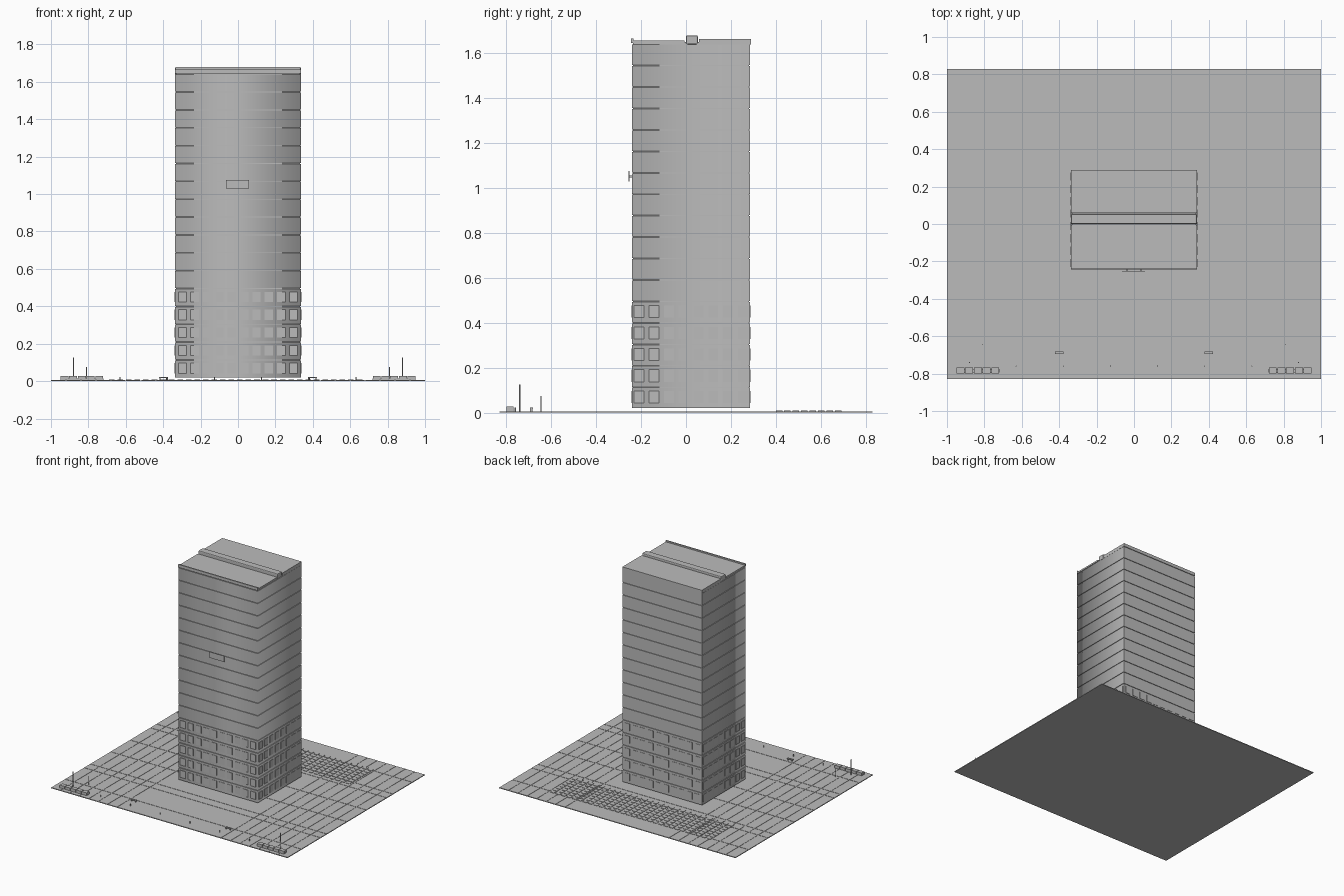
import bpy, bmesh, math
from mathutils import Vector

cube = bpy.data.objects.get("Cube")
if cube:
    bpy.data.objects.remove(cube, do_unlink=True)

grey = bpy.data.materials.new("concrete_grey")
grey.use_nodes = True
GREY = (0.5, 0.5, 0.5, 1)
grey.diffuse_color = GREY
grey.node_tree.nodes["Principled BSDF"].inputs["Base Color"].default_value = GREY


def add_box(bm, x0, x1, y0, y1, z0, z1):
    """Add an axis-aligned box and return its vertices."""
    verts = bmesh.ops.create_cube(bm, size=1)["verts"]
    lo, hi = Vector((x0, y0, z0)), Vector((x1, y1, z1))
    for v in verts:
        v.co = (lo + hi) / 2 + v.co * (hi - lo)
    return verts


def finish(name, bm):
    mesh = bpy.data.meshes.new(name)
    bm.to_mesh(mesh)
    bm.free()
    mesh.materials.append(grey)
    obj = bpy.data.objects.new(name, mesh)
    bpy.context.collection.objects.link(obj)
    return obj


def boxes(name, items):
    bm = bmesh.new()
    for item in items:
        add_box(bm, *item)
    return finish(name, bm)


def poles(name, items, sides=8):
    """Items are (x, y, radius, height)."""
    bm = bmesh.new()
    for x, y, r, h in items:
        made = bmesh.ops.create_cone(bm, cap_ends=True, segments=sides,
                                     radius1=r, radius2=r, depth=h)
        bmesh.ops.translate(bm, verts=made["verts"], vec=(x, y, h / 2))
    return finish(name, bm)


# Paved ground: a thin slab with raised tiles between the joints
GX, GY, TOP, JOINT = 1.0, 0.83, 0.006, 0.003
boxes("ground_slab", [(-GX, GX, -GY, GY, 0, 0.004)])
side = [0.44 + 0.08 * i for i in range(7)]
xs = [-GX] + [-x for x in reversed(side)] + side + [GX]
ys = [-GY, -0.665, -0.435, -0.36, -0.115, 0.12, 0.365, 0.44, 0.675, GY]
boxes("paving_tiles", [
    (a + JOINT * (a > -GX), b - JOINT * (b < GX),
     c + JOINT * (c > -GY), d - JOINT * (d < GY), 0.003, TOP)
    for a, b in zip(xs, xs[1:]) for c, d in zip(ys, ys[1:])])

# Field of small raised blocks behind the tower
COLS, ROWS = 30, 8
px, py = 1.37 / COLS, 0.30 / ROWS
boxes("rear_blocks", [
    (-0.69 + i * px, -0.69 + i * px + 0.03,
     0.40 + j * py, 0.40 + j * py + 0.029, 0.004, 0.009)
    for i in range(COLS) for j in range(ROWS)])

# Tower: stacked storeys with narrow shadow gaps round an inner core
X, Y0, Y1 = 0.336, -0.24, 0.285
STOREY, GAP, FIRST = 0.0955, 0.004, 0.115
levels = [0.02] + [FIRST + STOREY * i for i in range(17)]
boxes("tower_core", [(-X + 0.005, X - 0.005, Y0 + 0.005, Y1 - 0.005, 0.022, 1.65)])
bm = bmesh.new()
for z0, z1 in zip(levels, levels[1:]):
    add_box(bm, -X, X, Y0, Y1, z0, z1 - GAP)
for f in bm.faces:
    f.smooth = True
for e in bm.edges:
    a, b = e.verts
    upright = abs(a.co.z - b.co.z) > 0.01
    e.smooth = upright and a.co.y < 0
finish("storeys", bm)

# Window panels on the lowest five storeys, on all four sides
OUT, HALF = 0.003, 0.022
windows = []
for z in levels[:5]:
    lo, hi = z + 0.022, z + 0.076
    for i in range(10):
        x = -0.297 + 0.066 * i
        windows += [(x - HALF, x + HALF, Y0 - OUT, Y0 + OUT, lo, hi),
                    (x - HALF, x + HALF, Y1 - OUT, Y1 + OUT, lo, hi)]
    for i in range(8):
        y = -0.2085 + 0.066 * i
        windows += [(s * X - OUT, s * X + OUT, y - HALF, y + HALF, lo, hi)
                    for s in (-1, 1)]
boxes("window_panels", windows)

# Roof: two slabs, a front lip and a raised beam between them
boxes("roof_front", [(-X, X, Y0, -0.006, 1.645, 1.657)])
boxes("roof_rear", [(-X, X, 0.058, Y1 + 0.004, 1.64, 1.665)])
boxes("roof_lip", [(-X, X, Y0 - 0.004, Y0 + 0.006, 1.645, 1.667)])
beam = boxes("roof_beam", [(-X, X, 0.0, 0.053, 1.64, 1.68)])
bevel = beam.modifiers.new("rounding", "BEVEL")
bevel.width = 0.006
bevel.segments = 2

# Blank plate on the front wall
boxes("front_plate", [(-0.065, 0.06, -0.255, -0.251, 1.03, 1.075)])
boxes("plate_brackets", [(x - 0.004, x + 0.004, -0.252, Y0, 1.048, 1.056)
                         for x in (-0.04, 0.035)])

# Street furniture, mirrored left and right
planters, benches, masts = [], [], []
for s in (-1, 1):
    for i in range(5):
        x = s * (0.742 + 0.0465 * i)
        planters.append((x - 0.021, x + 0.021, -0.80, -0.768, TOP, 0.027))
    planters.append((min(s * 0.72, s * 0.95), max(s * 0.72, s * 0.95),
                     -0.793, -0.775, TOP, 0.015))
    x = s * 0.40
    benches.append((x - 0.022, x + 0.022, -0.695, -0.682, 0.016, 0.022))
    benches += [(x + d - 0.003, x + d + 0.003, -0.694, -0.683, TOP, 0.017)
                for d in (-0.017, 0.017)]
    masts += [(s * 0.88, -0.74, 0.003, 0.125), (s * 0.81, -0.645, 0.002, 0.075)]
boxes("planters", planters)
boxes("benches", benches)
poles("masts", masts)
poles("bollards", [(-0.63 + 0.252 * i, -0.76, 0.003, 0.022) for i in range(6)])
